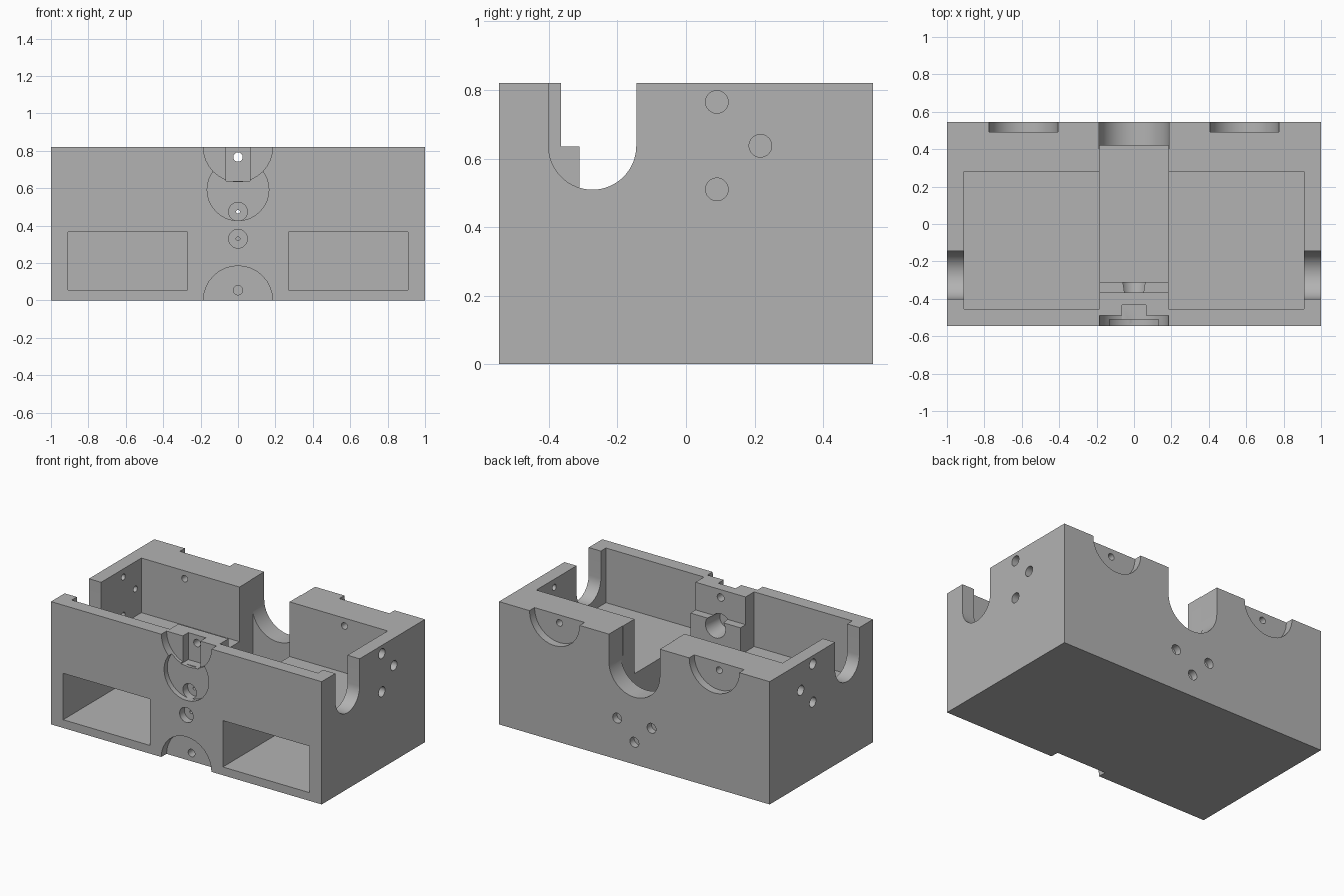
import bpy, bmesh, math
from mathutils import Vector

if "Cube" in bpy.data.objects:
    bpy.data.objects.remove(bpy.data.objects["Cube"])

grey = bpy.data.materials.new("plain_grey")
grey.use_nodes = True
grey.diffuse_color = (0.45, 0.45, 0.45, 1)
grey.node_tree.nodes["Principled BSDF"].inputs["Base Color"].default_value = (0.45, 0.45, 0.45, 1)


def prism(name, axis, points, start, end, taper=1.0, centre=(0, 0)):
    """Extrude a 2D profile along x (profile in yz), y (xz) or z (xy)."""
    def place(p, d):
        u, v = p
        return {"x": (d, u, v), "y": (u, d, v), "z": (u, v, d)}[axis]
    c = Vector(centre)
    bm = bmesh.new()
    a = [bm.verts.new(place(p, start)) for p in points]
    b = [bm.verts.new(place(c + (Vector(p) - c) * taper, end)) for p in points]
    bm.faces.new(a)
    bm.faces.new(b)
    for i in range(len(a)):
        j = (i + 1) % len(a)
        bm.faces.new((a[i], a[j], b[j], b[i]))
    bmesh.ops.recalc_face_normals(bm, faces=bm.faces)
    mesh = bpy.data.meshes.new(name)
    bm.to_mesh(mesh)
    bm.free()
    mesh.materials.append(grey)
    ob = bpy.data.objects.new(name, mesh)
    bpy.context.collection.objects.link(ob)
    return ob


def rect(u0, u1, v0, v1):
    return [(u0, v0), (u1, v0), (u1, v1), (u0, v1)]


def arc(u, v, r, a0, a1, n):
    return [(u + r * math.cos(a0 + (a1 - a0) * i / n),
             v + r * math.sin(a0 + (a1 - a0) * i / n)) for i in range(n + 1)]


def u_shape(u, v, r):
    """Slot with a round bottom, open at the top."""
    return arc(u, v, r, math.pi, 2 * math.pi, 32) + [(u + r, TOP + 0.1), (u - r, TOP + 0.1)]


W, D, TOP = 1.0, 0.545, 0.82
body = prism("housing_body", "z", rect(-W, W, -D, D), 0, TOP)


def cut(axis, points, start, end, **kw):
    cutter = prism("cutter", axis, points, start, end, **kw)
    cutter.hide_render = True
    mod = body.modifiers.new("cut", "BOOLEAN")
    mod.operation, mod.solver, mod.object = "DIFFERENCE", "EXACT", cutter
    bpy.ops.object.select_all(action="DESELECT")
    bpy.context.view_layer.objects.active = body
    body.select_set(True)
    bpy.ops.object.modifier_apply(modifier=mod.name)
    old = cutter.data
    bpy.data.objects.remove(cutter)
    bpy.data.meshes.remove(old)


def hole(axis, u, v, r, start, end, taper=1.0):
    cut(axis, arc(u, v, r, 0, 2 * math.pi, 32)[:-1], start, end, taper=taper, centre=(u, v))


HALF, FLOOR, AXIS_Z = 0.185, 0.455, 0.637

# Main cavity, its two front extensions and the deep middle channel
cut("z", rect(-0.91, 0.91, -0.31, 0.28), FLOOR, 1)
for s in (-1, 1):
    x0, x1 = sorted((s * HALF, s * 0.91))
    cut("z", rect(x0, x1, -0.455, -0.25), FLOOR, 1)
cut("z", rect(-HALF, HALF, -0.31, 0.42), 0.09, 1)

# Ledge on the middle block and the back notch
cut("z", rect(-HALF, HALF, -0.365, -0.25), 0.635, 1)
cut("y", u_shape(0, AXIS_Z, 0.188), 0.4, 0.6)

# Both ends: side slots, fixing holes, front windows, back half-round recesses
for s in (-1, 1):
    cut("x", u_shape(-0.273, AXIS_Z, 0.128), s * 0.88, s * 1.1)
    for y, z in ((0.09, 0.765), (0.217, AXIS_Z), (0.09, 0.51)):
        hole("x", y, z, 0.033, s * 0.955, s * 1.1)
        hole("x", y, z, 0.02, s * 0.88, s * 0.94)
    x0, x1 = sorted((s * 0.27, s * 0.91))
    cut("y", rect(x0, x1, 0.055, 0.365), -0.6, 0.28)
    hole("y", s * 0.59, TOP, HALF, 0.492, 0.6)
    hole("y", s * 0.59, 0.767, 0.022, 0.25, 0.52)

# Back fixing holes
for x, z in ((-0.127, 0.275), (0.127, 0.275), (0, 0.148)):
    hole("y", x, z, 0.033, 0.5, 0.6)
    hole("y", x, z, 0.02, 0.4, 0.485)

# Front recesses: top half-round, middle round, bottom half-round
hole("y", 0, TOP, HALF, -0.6, -0.49)
hole("y", 0, 0.592, 0.165, -0.6, -0.51)
hole("y", 0, 0, HALF, -0.6, -0.49)
cut("y", rect(-0.065, 0.065, 0.64, 1), -0.52, -0.432)

# Bores through the middle block
hole("y", 0, 0.767, 0.025, -0.5, -0.33)
hole("y", 0, 0.592, 0.075, -0.30, -0.44, taper=0.77)
for z, front, back in ((0.475, -0.53, -0.46), (0.33, -0.6, -0.495)):
    hole("y", 0, z, 0.05, front, back)
    hole("y", 0, z, 0.01, back - 0.02, -0.28)
hole("y", 0, 0.055, 0.025, -0.52, -0.36)

bpy.ops.object.select_all(action="DESELECT")
body.select_set(True)
bpy.context.view_layer.objects.active = body
bpy.ops.object.shade_smooth_by_angle(angle=math.radians(30))
